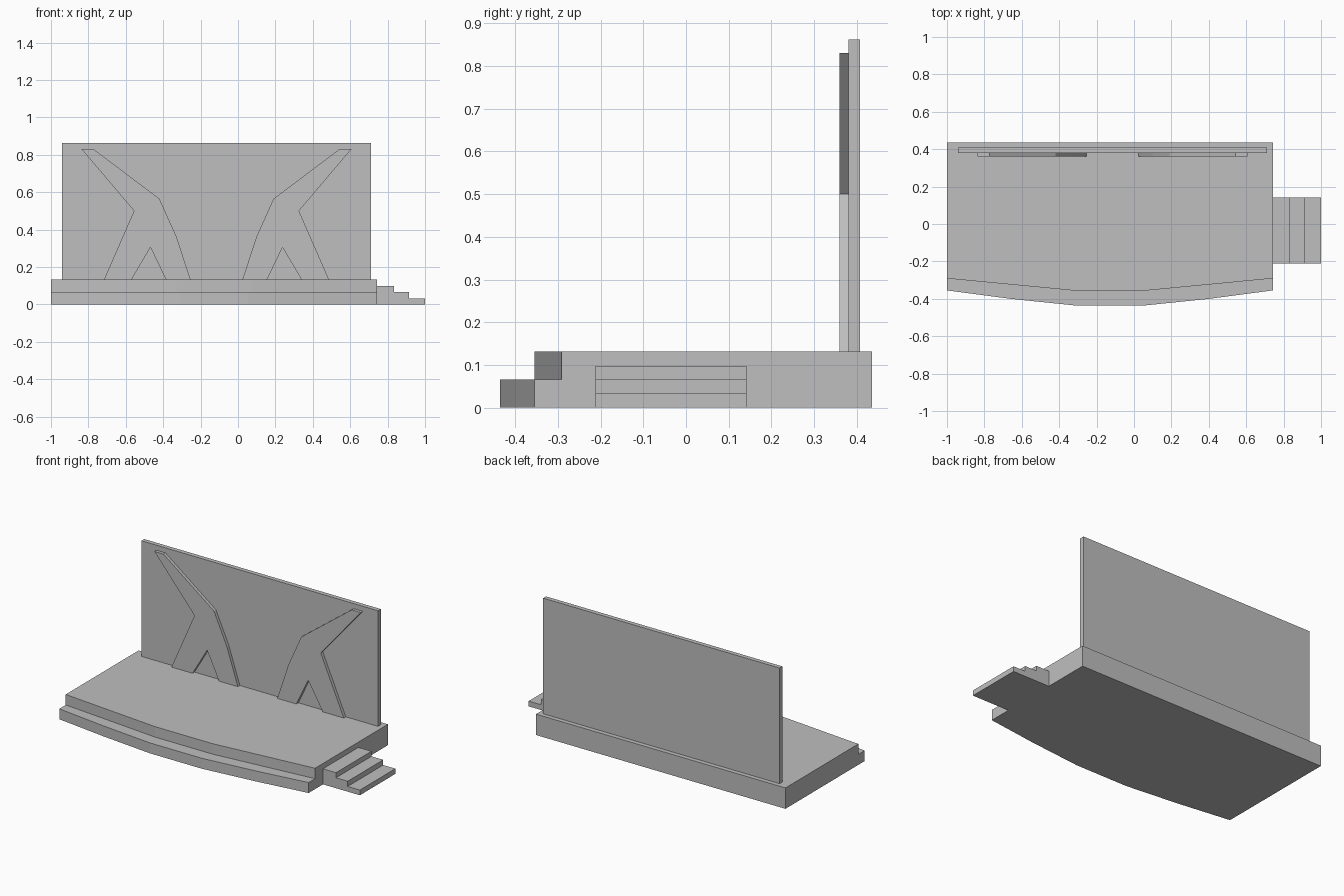
import bpy, bmesh
from mathutils import Vector

default = bpy.data.objects.get("Cube")
if default:
    bpy.data.objects.remove(default)

grey = bpy.data.materials.new("stage grey")
grey.use_nodes = True
colour = (0.52, 0.52, 0.52, 1)
grey.diffuse_color = colour
grey.node_tree.nodes["Principled BSDF"].inputs["Base Color"].default_value = colour


def prism(name, outline, axis, low, high):
    """Extrude a flat outline along one axis, from low to high."""
    place = {"y": lambda a, b: (a, low, b), "z": lambda a, b: (a, b, low)}[axis]
    push = Vector((0, high - low, 0)) if axis == "y" else Vector((0, 0, high - low))
    bm = bmesh.new()
    face = bm.faces.new([bm.verts.new(place(a, b)) for a, b in outline])
    solid = bmesh.ops.extrude_face_region(bm, geom=[face], use_keep_orig=True)
    moved = [v for v in solid["geom"] if isinstance(v, bmesh.types.BMVert)]
    bmesh.ops.translate(bm, verts=moved, vec=push)
    bmesh.ops.recalc_face_normals(bm, faces=bm.faces)
    mesh = bpy.data.meshes.new(name)
    bm.to_mesh(mesh)
    bm.free()
    mesh.materials.append(grey)
    obj = bpy.data.objects.new(name, mesh)
    bpy.context.collection.objects.link(obj)
    return obj


def mirrored(points, centre):
    return [(2 * centre - x, z) for x, z in points]


LEFT, RIGHT, BACK = -1.0, 0.742, 0.436
MID = (LEFT + RIGHT) / 2
STEP, DECK = 0.066, 0.132

# Stage platform: two tiers with a faceted bowed front
lower_half = [(LEFT, -0.355), (-0.66, -0.4), (-0.31, -0.436)]
upper_half = [(LEFT, -0.291), (-0.33, -0.355)]
for name, half, low, high in (("lower_tier", lower_half, 0, STEP),
                              ("upper_tier", upper_half, STEP, DECK)):
    front = half + mirrored(half, MID)[::-1]
    prism(name, front + [(RIGHT, BACK), (LEFT, BACK)], "z", low, high)

# Side stairs
stairs = [(RIGHT, 0), (1, 0), (1, 0.033), (0.915, 0.033), (0.915, 0.066),
          (0.833, 0.066), (0.833, 0.098), (RIGHT, 0.098)]
prism("side_stairs", stairs, "y", -0.212, 0.142)

# Back wall
prism("back_wall", [(-0.94, DECK), (0.712, DECK), (0.712, 0.862), (-0.94, 0.862)],
      "y", 0.38, 0.408)

# Branching wall reliefs, one mirrored from the other
branch = [(-0.717, DECK), (-0.556, 0.5), (-0.836, 0.83), (-0.772, 0.83),
          (-0.42, 0.565), (-0.33, 0.365), (-0.253, DECK), (-0.385, DECK),
          (-0.468, 0.305), (-0.57, DECK)]
prism("right_branch", branch, "y", 0.36, 0.38)
prism("left_branch", mirrored(branch, -0.115), "y", 0.36, 0.38)
